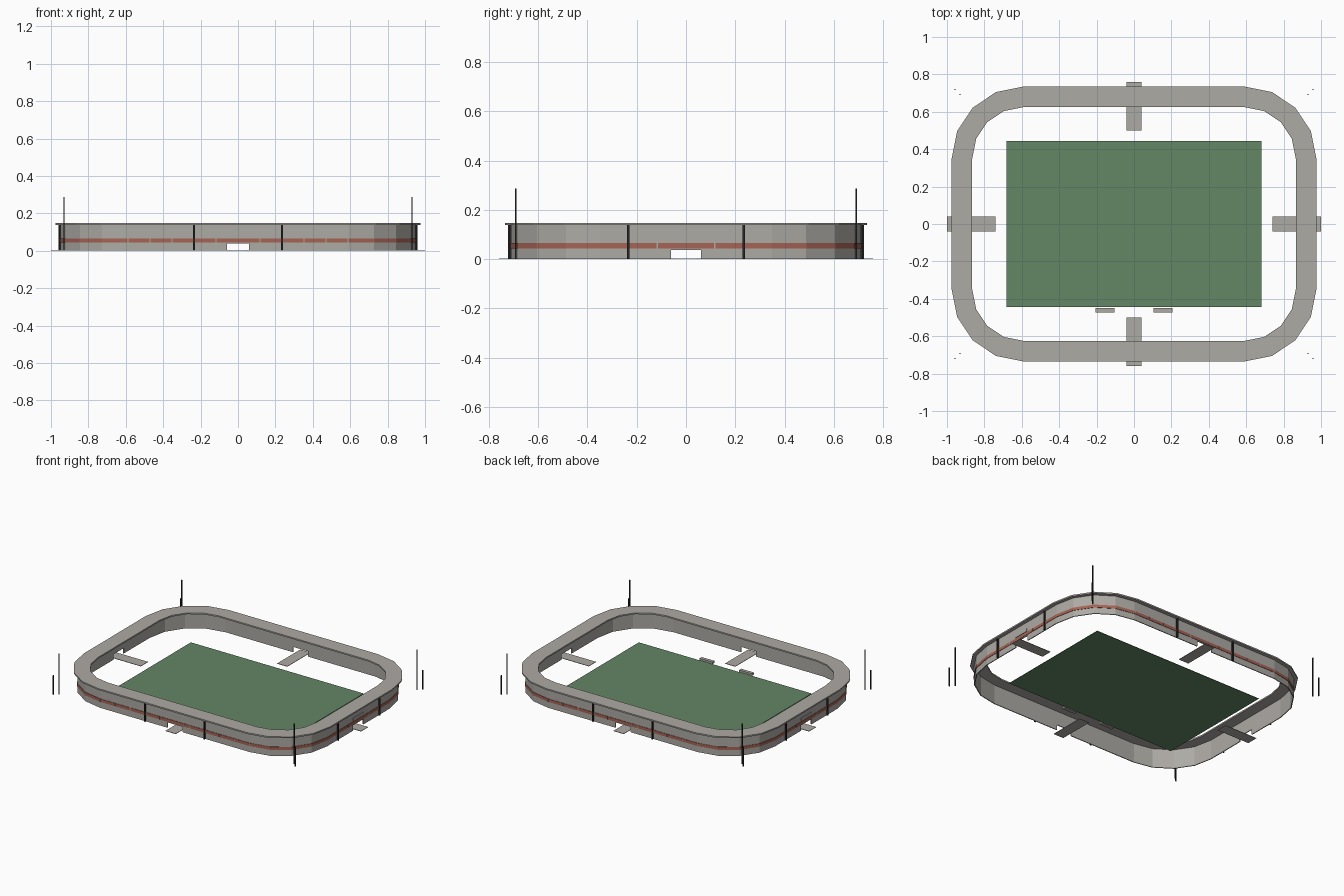
import bpy, bmesh, math

cube = bpy.data.objects.get("Cube")
if cube:
    bpy.data.objects.remove(cube, do_unlink=True)


def material(name, r, g, b):
    m = bpy.data.materials.new(name)
    m.use_nodes = True
    m.diffuse_color = (r, g, b, 1)
    m.node_tree.nodes["Principled BSDF"].inputs["Base Color"].default_value = (r, g, b, 1)
    return m


CONCRETE = material("warm grey concrete", 0.42, 0.405, 0.375)
GRASS = material("pitch green", 0.125, 0.24, 0.13)
RED = material("brick red", 0.38, 0.125, 0.09)
DARK = material("dark metal", 0.02, 0.02, 0.02)

CX, CY = 0.59, 0.35        # centres of the rounded corners
WALL_R = 0.36
PITCH = 0.1175             # spacing of the facade bays
GATE = 0.06                # half width of a gate


def finish(name, bm, mat):
    bmesh.ops.recalc_face_normals(bm, faces=bm.faces)
    mesh = bpy.data.meshes.new(name)
    bm.to_mesh(mesh)
    bm.free()
    mesh.materials.append(mat)
    obj = bpy.data.objects.new(name, mesh)
    bpy.context.collection.objects.link(obj)
    return obj


def box(name, x0, x1, y0, y1, z0, z1, mat):
    bm = bmesh.new()
    bmesh.ops.create_cube(bm, size=1)
    for v in bm.verts:
        v.co = ((x0 + x1) / 2 + v.co.x * abs(x1 - x0),
                (y0 + y1) / 2 + v.co.y * abs(y1 - y0),
                (z0 + z1) / 2 + v.co.z * (z1 - z0))
    return finish(name, bm, mat)


def corner(k, r, steps=4):
    """Points of rounded corner k, counter-clockwise."""
    sx, sy = ((1, 1), (-1, 1), (-1, -1), (1, -1))[k]
    angles = [math.pi / 2 * (k + i / steps) for i in range(steps + 1)]
    return [(sx * CX + r * math.cos(a), sy * CY + r * math.sin(a)) for a in angles]


def outline(r):
    return [p for k in range(4) for p in corner(k, r)]


def prism_run(name, outer, inner, z_low, z_high, mat, closed=True):
    """Solid band between two matching paths, one block per segment."""
    bm = bmesh.new()
    n = len(outer)
    rings = [[bm.verts.new((x, y, z)) for x, y in path]
             for path, z in ((outer, z_low), (outer, z_high), (inner, z_high), (inner, z_low))]
    for i in range(n if closed else n - 1):
        j = (i + 1) % n
        for a in range(4):
            b = (a + 1) % 4
            bm.faces.new((rings[a][i], rings[a][j], rings[b][j], rings[b][i]))
    if not closed:
        for i in (0, n - 1):
            bm.faces.new([ring[i] for ring in rings])
    return finish(name, bm, mat)


# Roof ring and the wall above gate height
prism_run("roof_ring", outline(0.385), outline(0.275), 0.138, 0.148, CONCRETE)
prism_run("upper_wall", outline(WALL_R), outline(WALL_R - 0.006), 0.038, 0.139, CONCRETE)


# Lower wall runs from gate to gate round each corner
def gate_ends(k, r):
    sx, sy = ((1, 1), (-1, 1), (-1, -1), (1, -1))[k]
    side, end = (sx * (CX + r), sy * GATE), (sx * GATE, sy * (CY + r))
    return (side, end) if k % 2 == 0 else (end, side)


for k in range(4):
    paths = []
    for r in (WALL_R, WALL_R - 0.006):
        first, last = gate_ends(k, r)
        paths.append([first] + corner(k, r) + [last])
    prism_run(f"lower_wall_{k + 1}", *paths, 0, 0.038, CONCRETE, closed=False)
    prism_run(f"corner_red_band_{k + 1}", corner(k, WALL_R + 0.003), corner(k, WALL_R),
              0.044, 0.065, RED, closed=False)


# Straight red bands, broken at the bay lines
def red_bands(bays, along_x):
    stops = [i * PITCH for i in range(-bays, bays + 1) if i != 0]
    for side in (-1, 1):
        for a, b in zip(stops, stops[1:]):
            a, b = a + 0.003, b - 0.003
            if along_x:
                w = CY + WALL_R
                box("red_band", a, b, side * w, side * (w + 0.003), 0.044, 0.065, RED)
            else:
                w = CX + WALL_R
                box("red_band", side * w, side * (w + 0.003), a, b, 0.044, 0.065, RED)


red_bands(5, True)
red_bands(3, False)

# Facade pillars, walkways through the gates, side gate panels
for s in (-1, 1):
    wx, wy = CX + WALL_R, CY + WALL_R
    for t in (-2 * PITCH, 2 * PITCH):
        box("facade_pillar", t - 0.005, t + 0.005, s * wy, s * (wy + 0.01), 0, 0.138, DARK)
        box("facade_pillar", s * wx, s * (wx + 0.01), t - 0.005, t + 0.005, 0, 0.138, DARK)
    box("end_walkway", s * 0.74, s * 1.0, -0.04, 0.04, 0, 0.003, CONCRETE)
    box("side_walkway", -0.04, 0.04, s * 0.5, s * 0.76, 0, 0.003, CONCRETE)
    box("gate_panel", s * wx, s * (wx + 0.004), -0.056, 0.056, 0.07, 0.09, CONCRETE)

    # Team benches beside the pitch
    box("team_bench", s * 0.105, s * 0.207, -0.473, -0.449, 0, 0.014, CONCRETE)

    # Tall and short masts at each corner
    for t in (-1, 1):
        for name, x, y, top, w in (("tall_mast", 0.93, 0.692, 0.288, 0.003),
                                   ("short_mast", 0.957, 0.719, 0.138, 0.003)):
            box(name, s * x - w, s * x + w, t * y - w, t * y + w, 0, top, DARK)

# Playing surface
box("playing_field", -0.683, 0.683, -0.443, 0.443, 0, 0.003, GRASS)
